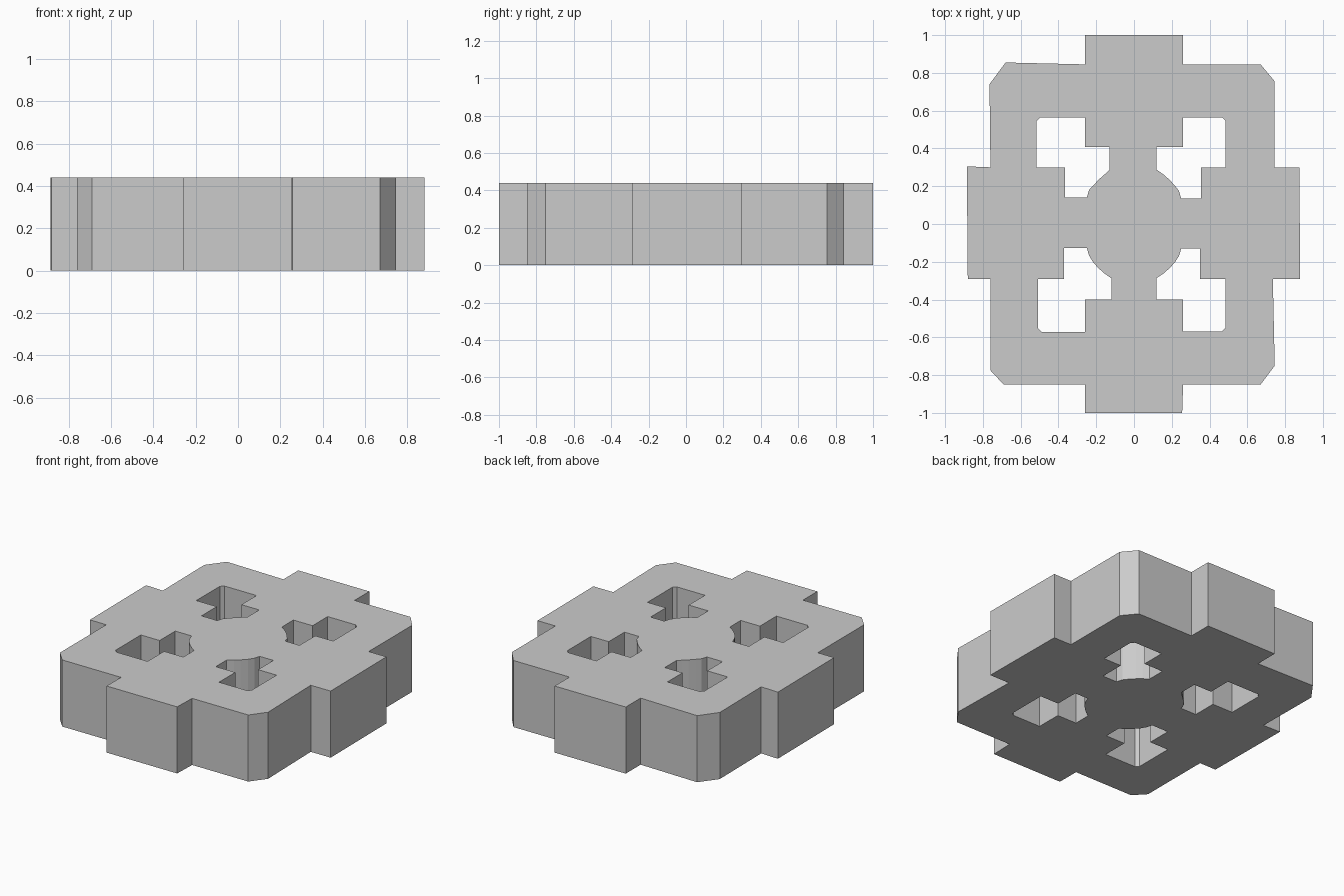
import bpy

if "Cube" in bpy.data.objects:
    bpy.data.objects.remove(bpy.data.objects["Cube"])

HEIGHT = 0.44

# Outer outline of the plate: notched rectangle with clipped corners
outline = [(-.26, 1), (.26, 1), (.26, .845), (.67, .845), (.745, .755), (.745, .30),
           (.875, .30), (.88, -.29), (.735, -.29), (.745, -.75), (.67, -.85), (.26, -.85),
           (.255, -1), (-.26, -1), (-.26, -.85), (-.69, -.85), (-.76, -.775), (-.76, -.29),
           (-.88, -.29), (-.885, .305), (-.76, .30), (-.765, .74), (-.68, .855), (-.26, .845)]


def hole(sx, sy, out_x, out_y, mid_x, mid_y, in_x, in_y, step_y):
    """Stepped opening whose inner corner follows the round centre hub."""
    c = .02
    pts = [(.26, out_y), (out_x - c, out_y), (out_x, out_y - c), (out_x, mid_y),
           (mid_x, mid_y), (mid_x, in_y), (.25, in_y),
           # hub arc
           (.238, in_y + .04), (.215, .205), (.185, .237), (.155, .263), (in_x, .287),
           (in_x, step_y), (.26, step_y)]
    return [(sx * x, sy * y) for x, y in pts]


loops = [outline,
         hole(1, 1, .485, .565, .355, .30, .12, .135, .407),
         hole(-1, 1, .515, .565, .365, .30, .13, .14, .407),
         hole(-1, -1, .507, .573, .37, .29, .12, .127, .40),
         hole(1, -1, .485, .57, .35, .29, .118, .13, .40)]

# Filled, extruded profile
curve = bpy.data.curves.new("pierced_plate", 'CURVE')
curve.dimensions = '2D'
curve.fill_mode = 'BOTH'
curve.extrude = HEIGHT / 2
for loop in loops:
    s = curve.splines.new('POLY')
    s.points.add(len(loop) - 1)
    for p, (x, y) in zip(s.points, loop):
        p.co = (x, y, 0, 1)
    s.use_cyclic_u = True

plate = bpy.data.objects.new("pierced_plate", curve)
bpy.context.collection.objects.link(plate)
plate.location.z = HEIGHT / 2

# Turn into a clean flat-shaded mesh
bpy.context.view_layer.objects.active = plate
plate.select_set(True)
bpy.ops.object.convert(target='MESH')
bpy.ops.object.mode_set(mode='EDIT')
bpy.ops.mesh.select_all(action='SELECT')
bpy.ops.mesh.remove_doubles(threshold=.0005)
bpy.ops.mesh.normals_make_consistent(inside=False)
bpy.ops.object.mode_set(mode='OBJECT')
bpy.ops.object.shade_flat()
